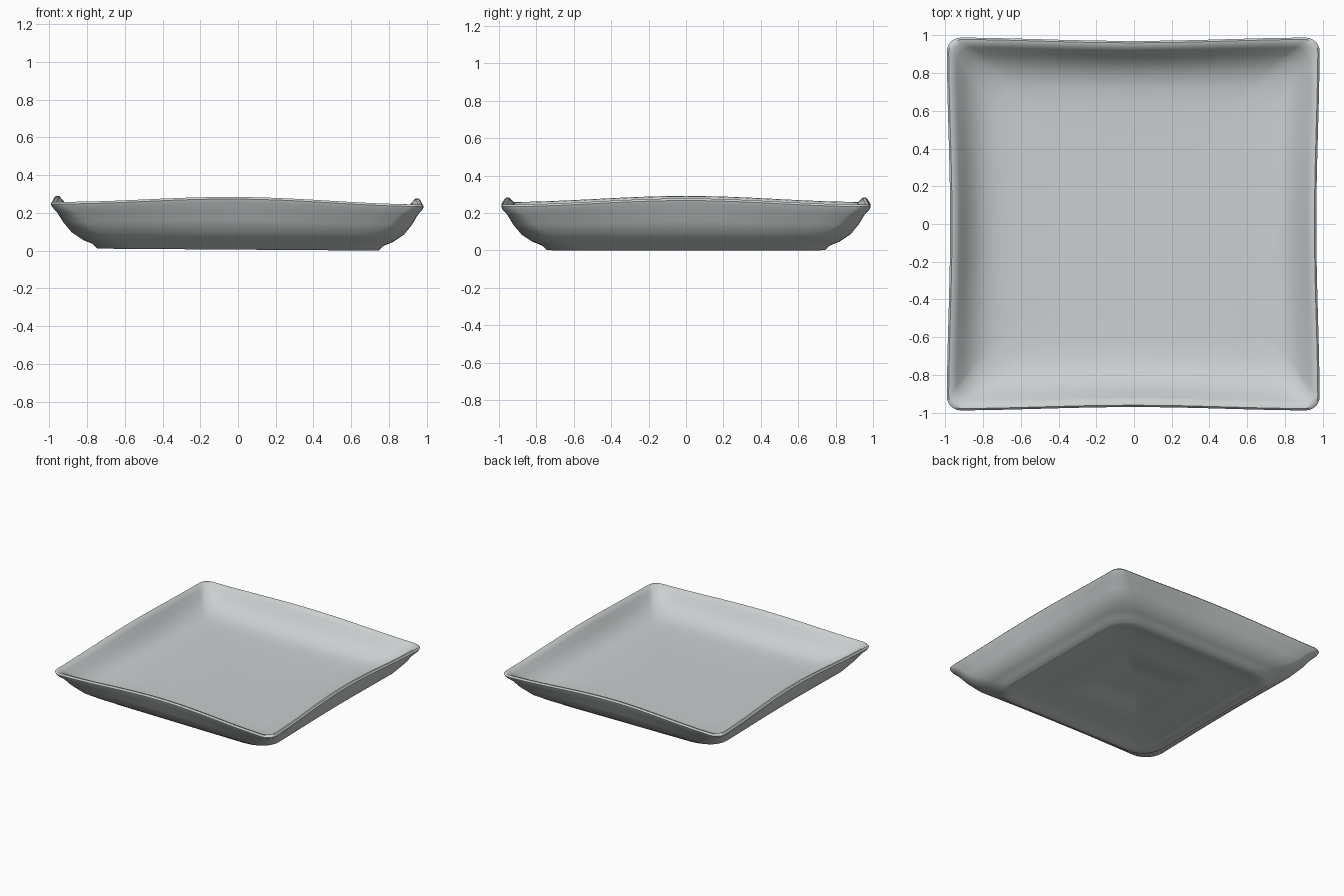
import bpy
import bmesh
from math import cos, sin, pi, radians

cube = bpy.data.objects.get("Cube")
if cube:
    bpy.data.objects.remove(cube)

SIDE_STEPS = 14
ARC_STEPS = 6

# Cross-section from underside centre, round the rim, to the inner floor:
# half width, height, corner radius, amount of rim waviness
PROFILE = [
    (0.10, 0.040, 0.02, 0), (0.21, 0.040, 0.03, 0), (0.25, 0.025, 0.04, 0),
    (0.45, 0.024, 0.08, 0), (0.61, 0.022, 0.13, 0), (0.67, 0.010, 0.15, 0),
    (0.71, 0.000, 0.17, 0), (0.745, 0.000, 0.18, 0), (0.77, 0.025, 0.18, 0),
    (0.82, 0.045, 0.17, 0.05), (0.88, 0.085, 0.15, 0.2),
    (0.925, 0.140, 0.12, 0.45), (0.955, 0.190, 0.10, 0.75),
    (0.982, 0.220, 0.08, 0.95), (0.988, 0.235, 0.075, 1),
    (0.978, 0.246, 0.07, 1), (0.960, 0.243, 0.07, 1),
    (0.935, 0.220, 0.08, 0.9), (0.90, 0.180, 0.09, 0.65),
    (0.85, 0.138, 0.11, 0.35), (0.79, 0.108, 0.12, 0.15),
    (0.72, 0.092, 0.12, 0.05), (0.62, 0.087, 0.10, 0),
    (0.35, 0.085, 0.06, 0), (0.10, 0.085, 0.02, 0),
]


def ring_points(half, height, radius, wave):
    """Rounded square whose sides bow up and inward at their middles."""
    flat = half - radius
    points = []
    for quarter in range(4):
        c, s = cos(quarter * pi / 2), sin(quarter * pi / 2)
        local = [(half, -flat + 2 * flat * i / SIDE_STEPS)
                 for i in range(SIDE_STEPS)]
        for i in range(ARC_STEPS):
            a = i / ARC_STEPS * pi / 2
            local.append((flat + radius * cos(a), flat + radius * sin(a)))
        for i, (x, y) in enumerate(local):
            bow = cos(y / half * pi / 2) ** 2 if i < SIDE_STEPS else 0
            x -= 0.018 * wave * bow
            z = height + 0.033 * wave * bow
            px, py = x * c - y * s, x * s + y * c
            # The dish leans very slightly to one side
            points.append((px - 0.004 * wave, py, z + 0.007 * (0.75 - px) * (height > 0 or px < 0.74)))
    return points


def loft(name, profile, material):
    bm = bmesh.new()
    rings = [[bm.verts.new(p) for p in ring_points(*row)] for row in profile]
    for low, high in zip(rings, rings[1:]):
        n = len(low)
        for i in range(n):
            j = (i + 1) % n
            bm.faces.new((low[i], low[j], high[j], high[i]))
    bm.faces.new(rings[0][::-1])
    bm.faces.new(rings[-1])
    bmesh.ops.recalc_face_normals(bm, faces=bm.faces)
    mesh = bpy.data.meshes.new(name)
    bm.to_mesh(mesh)
    bm.free()
    mesh.materials.append(material)
    obj = bpy.data.objects.new(name, mesh)
    bpy.context.collection.objects.link(obj)
    return obj


# Pale grey glaze
glaze = bpy.data.materials.new("pale_grey_glaze")
glaze.use_nodes = True
colour = (0.60, 0.63, 0.63, 1)
glaze.diffuse_color = colour
glaze.node_tree.nodes["Principled BSDF"].inputs["Base Color"].default_value = colour

# Square dish with a recessed foot
dish = loft("square_dish", PROFILE, glaze)
bpy.ops.object.select_all(action="DESELECT")
dish.select_set(True)
bpy.context.view_layer.objects.active = dish
bpy.ops.object.shade_smooth_by_angle(angle=radians(50))
